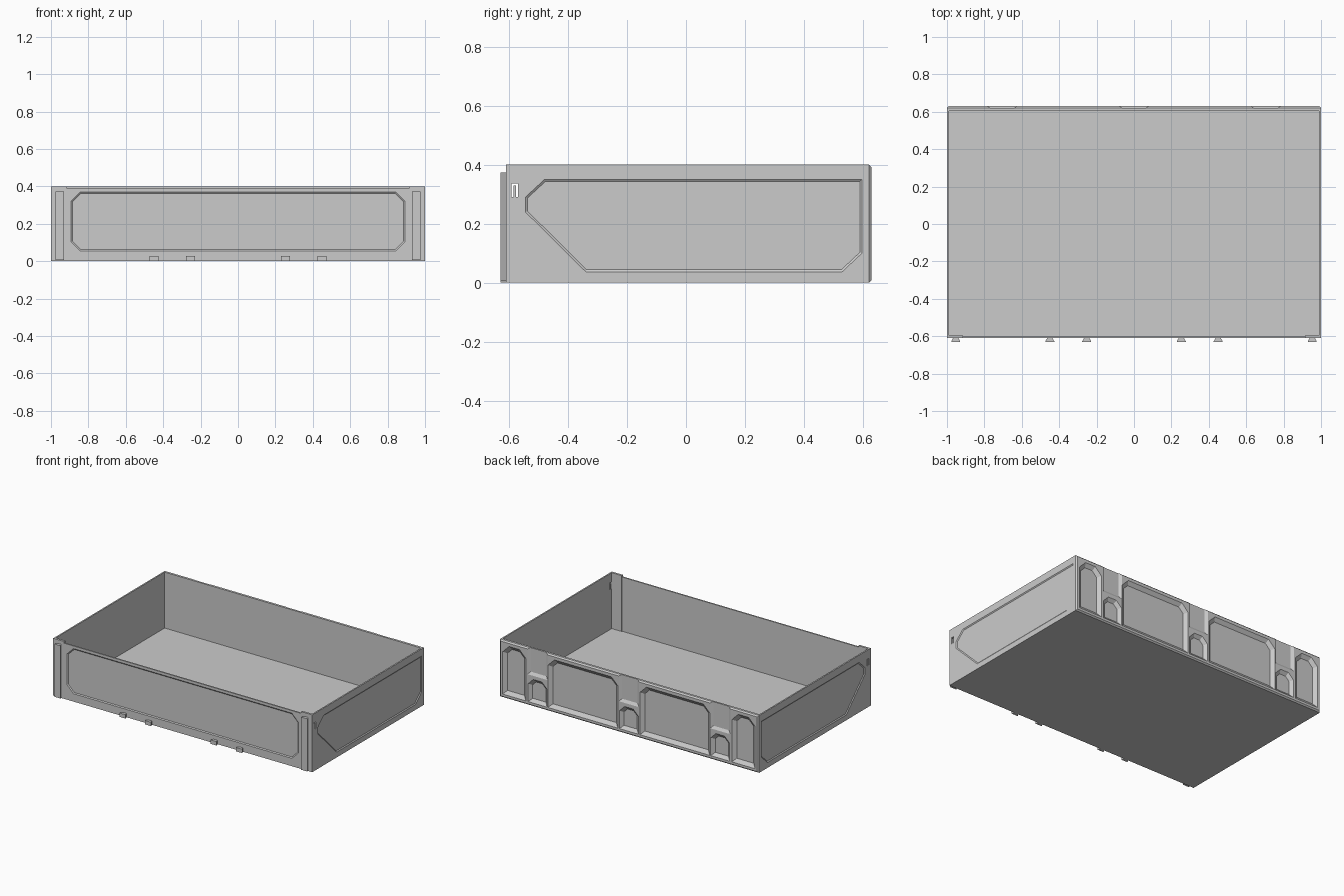
import bpy, bmesh
from mathutils import Vector, Matrix

if "Cube" in bpy.data.objects:
    bpy.data.objects.remove(bpy.data.objects["Cube"])


def box(bm, x0, x1, y0, y1, z0, z1):
    m = Matrix.Translation(((x0 + x1) / 2, (y0 + y1) / 2, (z0 + z1) / 2)) \
        @ Matrix.Diagonal((x1 - x0, y1 - y0, z1 - z0, 1))
    return bmesh.ops.create_cube(bm, size=1, matrix=m)


def to_object(bm, name):
    bmesh.ops.recalc_face_normals(bm, faces=bm.faces)
    me = bpy.data.meshes.new(name)
    bm.to_mesh(me)
    bm.free()
    ob = bpy.data.objects.new(name, me)
    bpy.context.collection.objects.link(ob)
    return ob


def inset(pts, t):
    # offset a counter-clockwise outline inwards
    out = []
    for i, p in enumerate(pts):
        a, p, b = Vector(pts[i - 1]), Vector(p), Vector(pts[(i + 1) % len(pts)])
        e1, e2 = (p - a).normalized(), (b - p).normalized()
        n1, n2 = Vector((-e1.y, e1.x)), Vector((-e2.y, e2.x))
        out.append(p + (n1 + n2) * t / (1 + n1.dot(n2)))
    return out


def loft(bm, loops):
    rings = [[bm.verts.new(p) for p in loop] for loop in loops]
    n = len(rings[0])
    for r, s in zip(rings, rings[1:]):
        for i in range(n):
            j = (i + 1) % n
            bm.faces.new((r[i], r[j], s[j], s[i]))
    bm.faces.new(rings[0])
    bm.faces.new(rings[-1])


def recess(bm, pts, place, depth, taper):
    # cutter with sloped sides; place maps (u, v, depth) to 3D
    inner = inset(pts, taper)
    loft(bm, [[place(u, v, -0.02) for u, v in pts],
              [place(u, v, 0) for u, v in pts],
              [place(u, v, depth) for u, v in inner]])


def clipped(u0, u1, v0, v1, top, low=0):
    # rectangle with cut corners
    p = [(u0 + low, v0), (u1 - low, v0)] if low else [(u0, v0), (u1, v0)]
    if low:
        p.append((u1, v0 + low))
    p += [(u1, v1 - top), (u1 - top, v1), (u0 + top, v1), (u0, v1 - top)]
    if low:
        p.append((u0, v0 + low))
    return p


def cut(target, cutter):
    m = target.modifiers.new("cut", 'BOOLEAN')
    m.object, m.operation, m.solver = cutter, 'DIFFERENCE', 'EXACT'
    bpy.context.view_layer.objects.active = target
    bpy.ops.object.modifier_apply(modifier=m.name)
    bpy.data.objects.remove(cutter)


# tray body, rear edges chamfered
bm = bmesh.new()
box(bm, -1, 1, -0.61, 0.63, 0, 0.4)
rear = [e for e in bm.edges if all(v.co.y > 0.6 for v in e.verts)]
bmesh.ops.bevel(bm, geom=rear, offset=0.009, segments=1, affect='EDGES')
body = to_object(bm, "tray_body")

# cavity, outer panels and rear pockets
bm = bmesh.new()
box(bm, -0.99, 0.99, -0.60, 0.605, 0.01, 0.5)
side_panel = [(-0.34, 0.037), (0.53, 0.037), (0.597, 0.10), (0.597, 0.35),
              (-0.48, 0.35), (-0.545, 0.29), (-0.545, 0.24)]
for s in (-1, 1):
    recess(bm, side_panel, lambda u, v, d: (s * (1 - d), u, v), 0.005, 0.007)
front = lambda u, v, d: (u, -0.61 + d, v)
back = lambda u, v, d: (u, 0.63 - d, v)
recess(bm, clipped(-0.893, 0.893, 0.055, 0.37, 0.05, 0.05), front, 0.005, 0.007)
for c in (-1, 1):
    recess(bm, clipped(c * 0.355 - 0.27, c * 0.355 + 0.27, 0.025, 0.37, 0.05), back, 0.019, 0.025)
    recess(bm, clipped(c * 0.885 - 0.09, c * 0.885 + 0.09, 0.025, 0.37, 0.05), back, 0.019, 0.025)
for x in (-0.705, 0, 0.705):
    recess(bm, clipped(x - 0.073, x + 0.073, 0.025, 0.19, 0.04), back, 0.019, 0.022)
    # joint slots open at the top
    recess(bm, [(x - 0.078, 0.215), (x + 0.078, 0.215), (x + 0.078, 0.45), (x - 0.078, 0.45)],
           back, 0.012, 0.018)
cut(body, to_object(bm, "recess_cutter"))

# lowered front rim and latch holes
bm = bmesh.new()
box(bm, -0.915, 0.915, -0.65, -0.55, 0.388, 0.45)
for s in (-1, 1):
    box(bm, s * 0.995 - 0.02, s * 0.995 + 0.02, -0.592, -0.570, 0.29, 0.337)
cut(body, to_object(bm, "opening_cutter"))

for s, side in ((-1, "left"), (1, "right")):
    # latch tongue inside each hole
    bm = bmesh.new()
    box(bm, s * 0.995 - 0.004, s * 0.995 + 0.004, -0.586, -0.576, 0.288, 0.329)
    to_object(bm, side + "_latch_tongue")
    # inner corner post behind the front wall
    bm = bmesh.new()
    box(bm, s * 0.9545 - 0.0395, s * 0.9545 + 0.0395, -0.605, -0.595, 0.005, 0.4)
    to_object(bm, side + "_corner_post")


def dovetail(name, x, z1, z0=0.0, w=0.024):
    bm = bmesh.new()
    prof = [(x - w * 0.55, -0.608), (x - w, -0.627), (x - w, -0.63),
            (x + w, -0.63), (x + w, -0.627), (x + w * 0.55, -0.608)]
    loft(bm, [[(a, b, z) for a, b in prof] for z in (z0, z1)])
    to_object(bm, name)


# front joint rails and bottom hooks
for s, side in ((-1, "left"), (1, "right")):
    dovetail(side + "_front_rail", s * 0.953, 0.374, 0.006)
    dovetail(side + "_outer_hook", s * 0.45, 0.027)
    dovetail(side + "_inner_hook", s * 0.253, 0.027)
